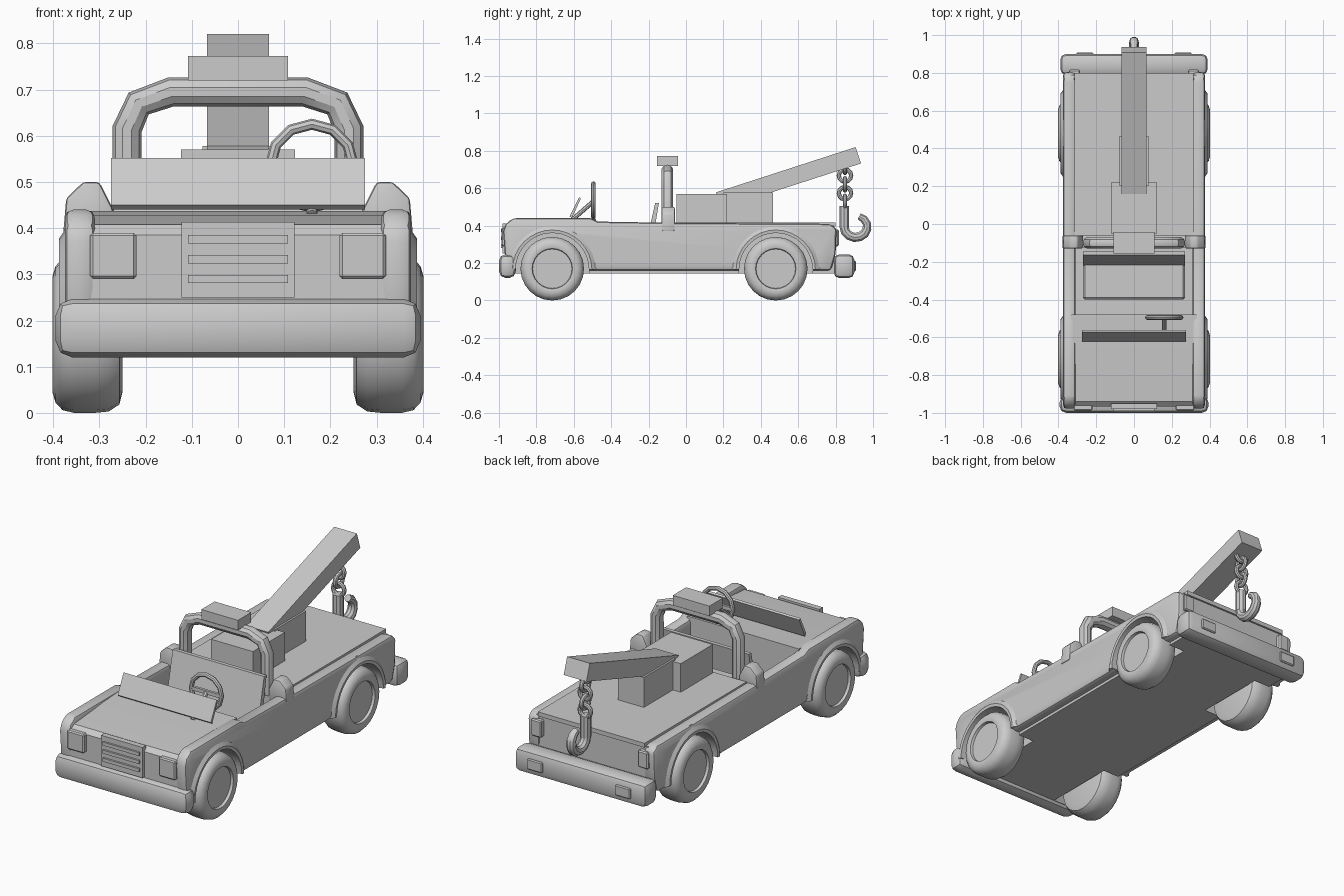
import bpy, bmesh, math
from mathutils import Vector

if "Cube" in bpy.data.objects:
    bpy.data.objects.remove(bpy.data.objects["Cube"])


def add(name, bm):
    bmesh.ops.recalc_face_normals(bm, faces=bm.faces)
    me = bpy.data.meshes.new(name)
    bm.to_mesh(me)
    bm.free()
    o = bpy.data.objects.new(name, me)
    bpy.context.collection.objects.link(o)
    return o


def prism(name, pts, a, b, axis='x', bevel=0, seg=2):
    """Extrude a (y,z) profile along x, or an (x,z) profile along y."""
    bm = bmesh.new()
    place = (lambda p, t: (t, p[0], p[1])) if axis == 'x' else (lambda p, t: (p[0], t, p[1]))
    lo = [bm.verts.new(place(p, a)) for p in pts]
    hi = [bm.verts.new(place(p, b)) for p in pts]
    bm.faces.new(lo)
    bm.faces.new(hi)
    for i in range(len(pts)):
        j = (i + 1) % len(pts)
        bm.faces.new((lo[i], lo[j], hi[j], hi[i]))
    bmesh.ops.recalc_face_normals(bm, faces=bm.faces)
    if bevel:
        edges = [e for e in bm.edges if e.calc_face_angle(0) > 0.6]
        bmesh.ops.bevel(bm, geom=edges, offset=bevel, segments=seg, profile=0.5,
                        affect='EDGES', clamp_overlap=True)
    return add(name, bm)


def box(name, x, y, z, bevel=0, seg=1):
    return prism(name, [(y[0], z[0]), (y[1], z[0]), (y[1], z[1]), (y[0], z[1])],
                 x[0], x[1], 'x', bevel, seg)


def lathe(name, prof, cy, cz, side, steps, arc=2 * math.pi, closed=False):
    """Turn an (r,x) profile around a line parallel to x."""
    bm = bmesh.new()
    full = arc > 6
    rings = []
    for k in range(steps if full else steps + 1):
        t = arc * k / steps
        rings.append([bm.verts.new((side * x, cy + r * math.cos(t), cz + r * math.sin(t)))
                      for r, x in prof])
    n = len(prof)
    for k in range(steps):
        p, q = rings[k], rings[(k + 1) % len(rings)]
        for i in range(n if closed else n - 1):
            j = (i + 1) % n
            bm.faces.new((p[i], p[j], q[j], q[i]))
    if not full:
        bm.faces.new(rings[0])
        bm.faces.new(rings[-1])
    bmesh.ops.remove_doubles(bm, verts=bm.verts, dist=1e-5)
    return add(name, bm)


def tube(name, pts, radius, res=2, radii=None):
    cu = bpy.data.curves.new(name, 'CURVE')
    cu.dimensions = '3D'
    cu.bevel_depth = radius
    cu.bevel_resolution = res
    cu.use_fill_caps = True
    sp = cu.splines.new('POLY')
    sp.points.add(len(pts) - 1)
    for i, p in enumerate(pts):
        sp.points[i].co = (*p, 1)
        sp.points[i].radius = radii[i] if radii else 1
    o = bpy.data.objects.new(name, cu)
    bpy.context.collection.objects.link(o)
    return o


def torus(name, loc, rot, major, minor, seg, mseg, stretch=1):
    bpy.ops.mesh.primitive_torus_add(location=loc, rotation=rot, major_radius=major,
                                     minor_radius=minor, major_segments=seg, minor_segments=mseg)
    o = bpy.context.object
    o.name = name
    o.scale.y = stretch
    return o


AXLES = {'front': -0.715, 'rear': 0.48}

# body core with open cabin, and the outer side panels
core = prism('body_core', [(-.965, .145), (-.965, .385), (-.94, .408), (-.70, .428), (-.48, .437),
                           (-.48, .22), (-.125, .22), (-.125, .40), (.79, .40), (.79, .145)],
             -.33, .33)
panels = [prism('side_panel', [(-.965, .20), (-.978, .37), (-.965, .41), (-.925, .44), (-.51, .44),
                               (-.47, .422), (-.06, .415), (.77, .41), (.805, .385), (.80, .25),
                               (.775, .16), (-.95, .16)], s * .31, s * .375, 'x', .018)
          for s in (1, -1)]

# wheel wells, flares and wheels
cutters = []
for s in (1, -1):
    for end, y in AXLES.items():
        c = lathe('well_cutter', [(0, .235), (.198, .235), (.198, .5), (0, .5)], y, .165, s, 32)
        c.hide_render = True
        cutters.append(c)
        for o in (core, panels[0 if s == 1 else 1]):
            m = o.modifiers.new('well', 'BOOLEAN')
            m.operation = 'DIFFERENCE'
            m.object = c
        lathe('wheel_arch_' + end, [(.196, .33), (.196, .386), (.212, .388), (.245, .365), (.245, .33)],
              y, .165, s, 16, math.pi, True)
        lathe('wheel_' + end, [(0, .25), (.125, .25), (.152, .257), (.167, .28), (.17, .31), (.17, .355),
                               (.164, .38), (.148, .395), (.125, .402), (.108, .398), (.105, .384),
                               (0, .384)], y, .17, s, 24)

# bumpers
box('front_bumper', (-.395, .395), (-1, -.91), (.12, .247), .036, 2)
box('rear_bumper', (-.39, .39), (.79, .90), (.12, .247), .03, 2)

# lamps and grille
for s in (1, -1):
    box('headlight', (s * .22, s * .32), (-.987, -.95), (.29, .39), .006)
    box('tail_light', (s * .285, s * .345), (.78, .817), (.29, .38), .006)
    box('bumper_light', (s * .215, s * .305), (.88, .908), (.155, .212), .005)
box('grille', (-.122, .122), (-.98, -.95), (.25, .413))
for z in (.29, .333, .376):
    box('grille_slat', (-.108, .108), (-.99, -.97), (z - .009, z + .009))

# cabin: windshield, seat, steering
prism('windshield', [(-.622, .45), (-.572, .552), (-.562, .546), (-.61, .44)], -.275, .275)
box('seat_cushion', (-.27, .27), (-.40, -.19), (.22, .28), .01)
prism('seat_back', [(-.225, .25), (-.165, .52), (-.145, .52), (-.19, .25)], -.27, .27)
torus('steering_wheel', (.16, -.495, .535), (math.pi / 2, 0, 0), .09, .012, 12, 8)
box('steering_spoke', (.075, .245), (-.502, -.488), (.525, .545))
tube('steering_column', [(.16, -.49, .535), (.16, -.61, .43)], .012)

# roll bar with its mounts and the light bar
half = [(.24, .40), (.24, .615), (.215, .67), (.145, .695)]
path = [(x, -.10, z) for x, z in half] + [(-x, -.10, z) for x, z in reversed(half)]
tube('roll_bar', path, .032, 3)
for s in (1, -1):
    prism('roll_bar_mount', [(s * .27, .38), (s * .27, .44), (s * .30, .50), (s * .335, .50),
                             (s * .372, .465), (s * .38, .37)], -.13, -.06, 'y', .008)
box('light_bar', (-.108, .108), (-.155, -.043), (.72, .773))

# bed and crane
box('bed_plate', (-.315, .315), (-.06, .80), (.395, .418))
box('crane_housing', (-.123, .123), (-.05, .22), (.41, .57))
box('crane_support', (-.077, .077), (.20, .465), (.41, .578))
prism('crane_boom', [(.16, .578), (.907, .82), (.936, .733), (.19, .492)], -.067, .067)

# chain and hook
for i in range(5):
    torus('chain_link', (0, .85, .715 - .047 * i), (math.pi / 2, 0, (i % 2) * math.pi / 2),
          .033, .0115, 12, 8)
tube('hook_shank', [(0, .846, .505), (0, .846, .39)], .028, 3)
hook = [(0, .846, .42)] + [
    (0, .907 + .062 * math.cos(math.radians(a)), .395 + .058 * math.sin(math.radians(a)))
    for a in range(180, 460, 28)]
tube('hook', hook, .026, 3, [1] * 7 + [.95, .9, .85, .7])

# apply modifiers, turn curves into meshes, smooth shallow angles
keep = [o for o in bpy.data.objects if o not in cutters]
bpy.ops.object.select_all(action='DESELECT')
for o in keep:
    o.select_set(True)
bpy.context.view_layer.objects.active = core
bpy.ops.object.convert(target='MESH')
bpy.ops.object.shade_smooth_by_angle(angle=math.radians(35))
for c in cutters:
    bpy.data.objects.remove(c)
